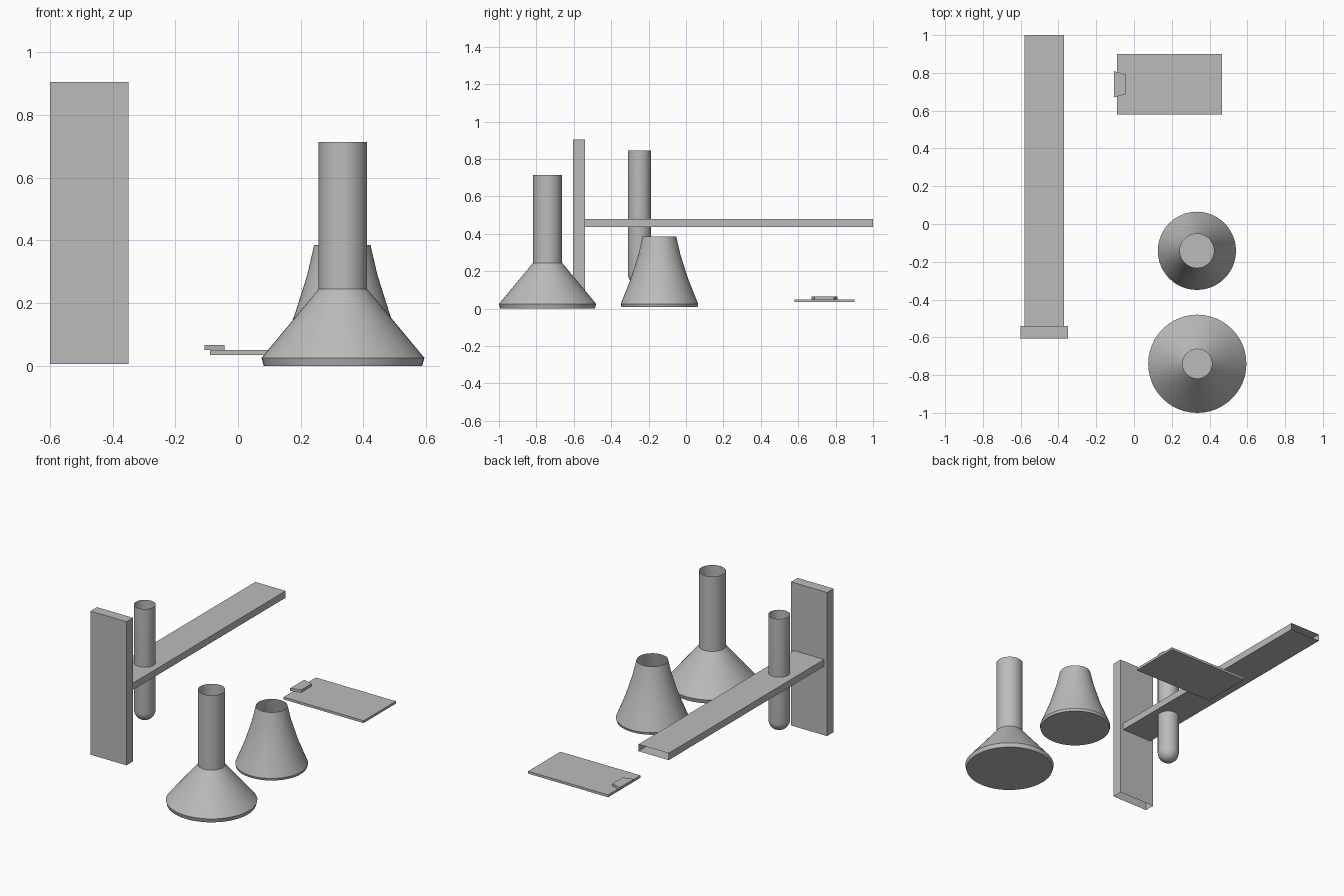
import bpy, bmesh, math

cube = bpy.data.objects.get("Cube")
if cube:
    bpy.data.objects.remove(cube, do_unlink=True)

GREY = (0.5, 0.5, 0.5, 1.0)
grey = bpy.data.materials.new("plain_grey")
grey.use_nodes = True
grey.diffuse_color = GREY
grey.node_tree.nodes["Principled BSDF"].inputs["Base Color"].default_value = GREY


def finish(name, bm, smooth=False):
    """Turn a bmesh into a named object."""
    bmesh.ops.recalc_face_normals(bm, faces=bm.faces)
    mesh = bpy.data.meshes.new(name)
    bm.to_mesh(mesh)
    bm.free()
    mesh.materials.append(grey)
    if smooth:
        mesh.shade_smooth()
        mesh.set_sharp_from_angle(angle=math.radians(25))
    obj = bpy.data.objects.new(name, mesh)
    bpy.context.collection.objects.link(obj)
    return obj


def prism(name, outline, z0, z1):
    """Extrude a flat outline from z0 up to z1."""
    bm = bmesh.new()
    base = bm.faces.new([bm.verts.new((x, y, z0)) for x, y in outline])
    top = bmesh.ops.extrude_face_region(bm, geom=[base], use_keep_orig=True)["geom"]
    for v in top:
        if isinstance(v, bmesh.types.BMVert):
            v.co.z = z1
    return finish(name, bm)


def box(name, lo, hi, open_side=None):
    """Box between two corners, optionally without the face at open_side (axis, sign)."""
    bm = bmesh.new()
    bmesh.ops.create_cube(bm, size=1)
    bm.normal_update()
    if open_side:
        axis, sign = open_side
        gone = [f for f in bm.faces if f.normal[axis] * sign > 0.9]
        bmesh.ops.delete(bm, geom=gone, context='FACES_ONLY')
    for v in bm.verts:
        v.co = [a + (b - a) * (c + 0.5) for a, b, c in zip(lo, hi, v.co)]
    return finish(name, bm)


def vessel(name, x, y, profile, steps=48):
    """Thin open-topped glass: spin a (radius, height) profile starting on the axis."""
    bm = bmesh.new()
    verts = [bm.verts.new((r, 0, z)) for r, z in profile]
    edges = [bm.edges.new(pair) for pair in zip(verts, verts[1:])]
    bmesh.ops.spin(bm, geom=verts + edges, cent=(0, 0, 0), axis=(0, 0, 1),
                   angle=math.tau, steps=steps, use_merge=False)
    bmesh.ops.remove_doubles(bm, verts=bm.verts, dist=0.0005)
    obj = finish(name, bm, smooth=True)
    obj.location = (x, y, 0)
    return obj


# Rack: upright panel and the long hollow shelf behind it
box("rack_panel", (-0.6, -0.605, 0.005), (-0.35, -0.54, 0.905), open_side=(2, -1))
box("rack_shelf", (-0.58, -0.54, 0.437), (-0.37, 1.0, 0.48), open_side=(1, 1))

# Test tube with a round bottom, passing through the shelf
R, Z = 0.062, 0.188
bowl = [(R * math.sin(a), Z - R * math.cos(a))
        for a in (math.pi / 2 * i / 8 for i in range(9))]
vessel("test_tube", -0.472, -0.249, bowl + [(R, 0.845)])

# Long-necked flask
vessel("tall_flask", 0.335, -0.74,
       [(0, 0), (0.253, 0), (0.26, 0.025), (0.0775, 0.245), (0.0775, 0.715)])

# Short conical flask
vessel("short_flask", 0.333, -0.142,
       [(0, 0.01), (0.203, 0.01), (0.207, 0.025), (0.153, 0.16),
        (0.112, 0.29), (0.09, 0.385)])

# Clipboard
box("clipboard", (-0.09, 0.58, 0.035), (0.465, 0.9, 0.05))
prism("clipboard_clip",
      [(-0.107, 0.67), (-0.043, 0.688), (-0.043, 0.79), (-0.107, 0.81)], 0.05, 0.066)
